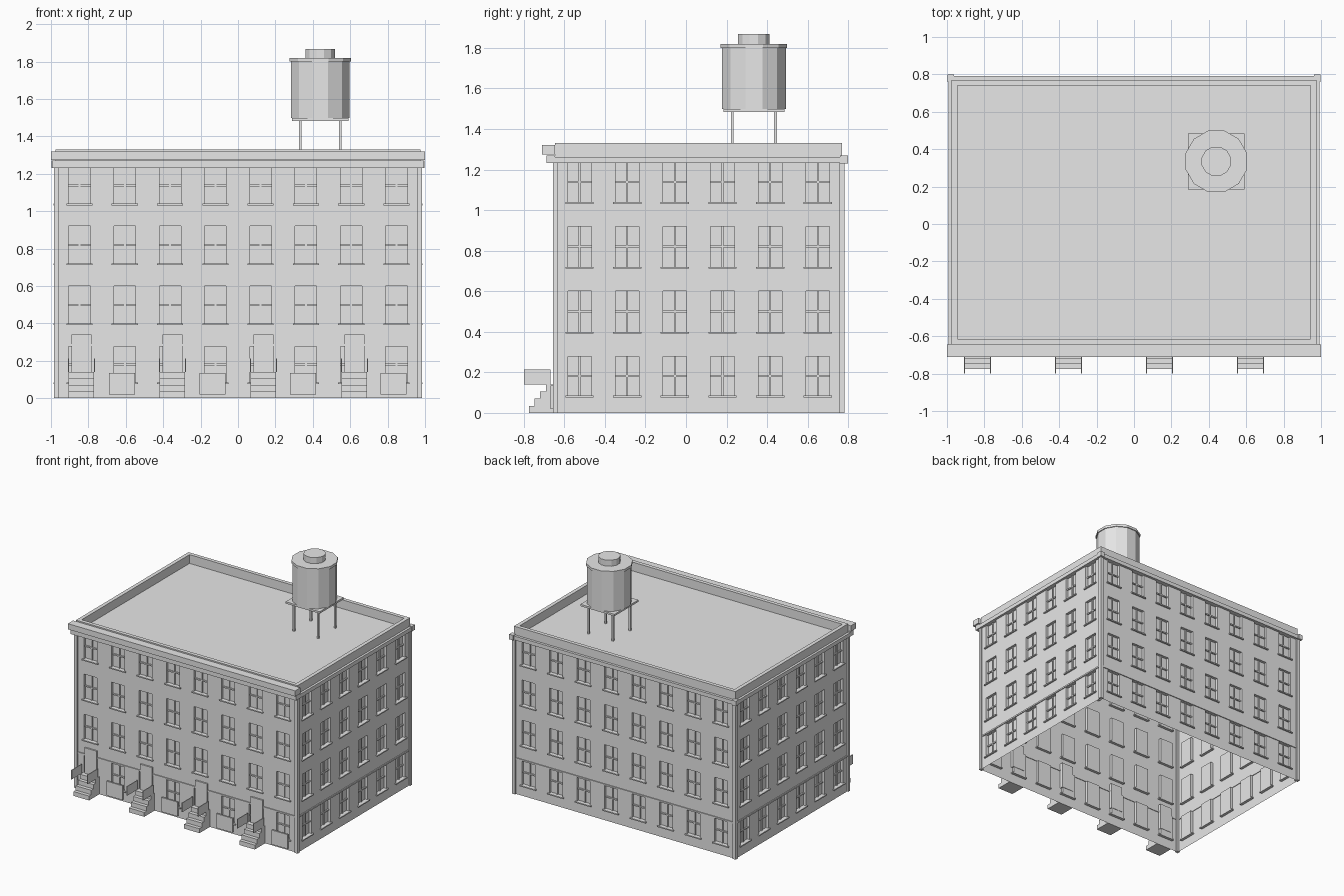
import bpy, bmesh, math
from mathutils import Matrix, Vector

if "Cube" in bpy.data.objects:
    bpy.data.objects.remove(bpy.data.objects["Cube"])

grey = bpy.data.materials.new("plain_grey")
grey.diffuse_color = (0.8, 0.8, 0.8, 1)
grey.use_nodes = True
grey.node_tree.nodes["Principled BSDF"].inputs["Base Color"].default_value = grey.diffuse_color


def finish(name, bm):
    me = bpy.data.meshes.new(name)
    bm.to_mesh(me)
    bm.free()
    me.materials.append(grey)
    ob = bpy.data.objects.new(name, me)
    bpy.context.collection.objects.link(ob)
    return ob


def add_box(bm, x0, x1, y0, y1, z0, z1, frame=Matrix()):
    m = Matrix.Translation(((x0 + x1) / 2, (y0 + y1) / 2, (z0 + z1) / 2))
    s = Matrix.Diagonal((x1 - x0, y1 - y0, z1 - z0, 1))
    bmesh.ops.create_cube(bm, size=1, matrix=frame @ m @ s)


def boxes(name, items):
    bm = bmesh.new()
    for b in items:
        add_box(bm, *b)
    return finish(name, bm)


def drum(name, apothem, z0, z1, n=12):
    bm = bmesh.new()
    r = apothem / math.cos(math.pi / n)
    m = Matrix.Translation((0.44, 0.335, (z0 + z1) / 2)) @ Matrix.Rotation(math.pi / n, 4, 'Z')
    bmesh.ops.create_cone(bm, cap_ends=True, segments=n, radius1=r, radius2=r, depth=z1 - z0, matrix=m)
    return finish(name, bm)


# Main dimensions
CY, HX, HY = 0.0625, 0.975, 0.7075
ROWS = [(0.085, 0.277), (0.40, 0.60), (0.72, 0.92), (1.04, 1.235)]
WALL_TOP, DEPTH, HALF = 1.25, 0.022, 0.058


def facade(name, angle, half_len, dist, count, step):
    """Wall with recessed windows; local x runs along it, local -y points out."""
    frame = Matrix.Translation((0, CY, 0)) @ Matrix.Rotation(angle, 4, 'Z')
    cols = [(i - (count - 1) / 2) * step for i in range(count)]
    us = [-half_len] + [c + s * HALF for c in cols for s in (-1, 1)] + [half_len]
    zs = [0] + [z for r in ROWS for z in r] + [WALL_TOP]
    bm = bmesh.new()

    def quad(*pts):
        bm.faces.new([bm.verts.new(frame @ Vector(p)) for p in pts])

    o, i = -dist, -dist + DEPTH
    for a in range(len(us) - 1):
        for b in range(len(zs) - 1):
            u0, u1, z0, z1 = us[a], us[a + 1], zs[b], zs[b + 1]
            if a % 2 and b % 2:
                quad((u0, i, z0), (u1, i, z0), (u1, i, z1), (u0, i, z1))
                quad((u0, o, z0), (u1, o, z0), (u1, i, z0), (u0, i, z0))
                quad((u0, i, z1), (u1, i, z1), (u1, o, z1), (u0, o, z1))
                quad((u0, o, z0), (u0, i, z0), (u0, i, z1), (u0, o, z1))
                quad((u1, i, z0), (u1, o, z0), (u1, o, z1), (u1, i, z1))
            else:
                quad((u0, o, z0), (u1, o, z0), (u1, o, z1), (u0, o, z1))
    bmesh.ops.remove_doubles(bm, verts=bm.verts, dist=1e-5)
    finish(name + "_wall", bm)

    # Window bars and sills
    bars, sills = bmesh.new(), bmesh.new()
    for c in cols:
        for z0, z1 in ROWS:
            zm = (z0 + z1) / 2
            add_box(bars, c - 0.005, c + 0.005, i - 0.008, i, z0, z1, frame)
            add_box(bars, c - HALF, c + HALF, i - 0.010, i, zm - 0.005, zm + 0.005, frame)
            add_box(sills, c - 0.07, c + 0.07, o - 0.012, i, z0 - 0.009, z0, frame)
    finish(name + "_window_bars", bars)
    finish(name + "_window_sills", sills)

    # String course above the ground floor
    band = bmesh.new()
    add_box(band, -half_len + 0.02, half_len - 0.02, o - 0.007, o + 0.005, 0.278, 0.29, frame)
    finish(name + "_string_course", band)


facade("front", 0, HX, HY, 8, 0.242)
facade("right", math.pi / 2, HY, HX, 6, 0.235)
facade("back", math.pi, HX, HY, 8, 0.242)
facade("left", -math.pi / 2, HY, HX, 6, 0.235)

# Roof deck and parapet
Y0, Y1 = CY - HY, CY + HY
boxes("roof_deck", [(-0.96, 0.96, -0.63, 0.755, 1.25, 1.26)])
boxes("parapet", [
    (-HX, HX, Y0, Y0 + 0.03, 1.25, 1.33), (-HX, HX, Y1 - 0.03, Y1, 1.25, 1.33),
    (-HX, -HX + 0.03, Y0 + 0.03, Y1 - 0.03, 1.25, 1.33),
    (HX - 0.03, HX, Y0 + 0.03, Y1 - 0.03, 1.25, 1.33)])

# Corner pilasters with small cap blocks
pil = []
for s in (-1, 1):
    xa, xb = sorted((s * 0.957, s * 0.985))
    pil += [(xa, xb, -0.657, -0.633, 0, 1.235), (xa, xb, 0.755, 0.782, 0, 1.235)]
    xa, xb = sorted((s * 0.962, s * 0.998))
    pil += [(xa, xb, 0.76, 0.798, 1.23, 1.27)]
boxes("corner_pilasters", pil)

# Cornices
boxes("front_cornice", [(-1, 1, -0.71, Y0, 1.275, 1.32),
                        (-0.993, 0.993, -0.688, Y0, 1.232, 1.27)])
boxes("side_and_back_cornice", [
    (-0.993, -HX, Y0, 0.79, 1.232, 1.263), (HX, 0.993, Y0, 0.79, 1.232, 1.263),
    (-HX, HX, Y1, 0.79, 1.232, 1.263)])

# Doors, stoops, rails and low window guards along the street
doors, steps, rails, guards = [], [], [], []
for k in range(4):
    c = -0.837 + 0.4865 * k
    doors.append((c - 0.053, c + 0.053, -0.657, -0.62, 0.13, 0.342))
    for j in range(4):
        steps.append((c - 0.068, c + 0.068, -0.775 + 0.028 * j, Y0, 0.035 * j, 0.035 * (j + 1)))
    for s in (-1, 1):
        x = c + s * 0.07
        rails.append((x - 0.003, x + 0.003, -0.798, -0.667, 0.14, 0.213))
    g = -0.62 + 0.484 * k
    guards.append((g - 0.07, g + 0.07, -0.668, -0.655, 0.02, 0.134))
boxes("doors", doors)
boxes("stoop_steps", steps)
boxes("stoop_rails", rails)
boxes("window_guards", guards)

# Rooftop water tank
boxes("tank_legs", [(0.44 + a * 0.107 - 0.007, 0.44 + a * 0.107 + 0.007,
                     0.335 + b * 0.107 - 0.007, 0.335 + b * 0.107 + 0.007, 1.255, 1.485)
                    for a in (-1, 1) for b in (-1, 1)])
boxes("tank_platform", [(0.29, 0.59, 0.185, 0.485, 1.483, 1.498)])
drum("tank_body", 0.157, 1.498, 1.80)
drum("tank_rim", 0.164, 1.80, 1.82)
drum("tank_lid", 0.078, 1.82, 1.868)
